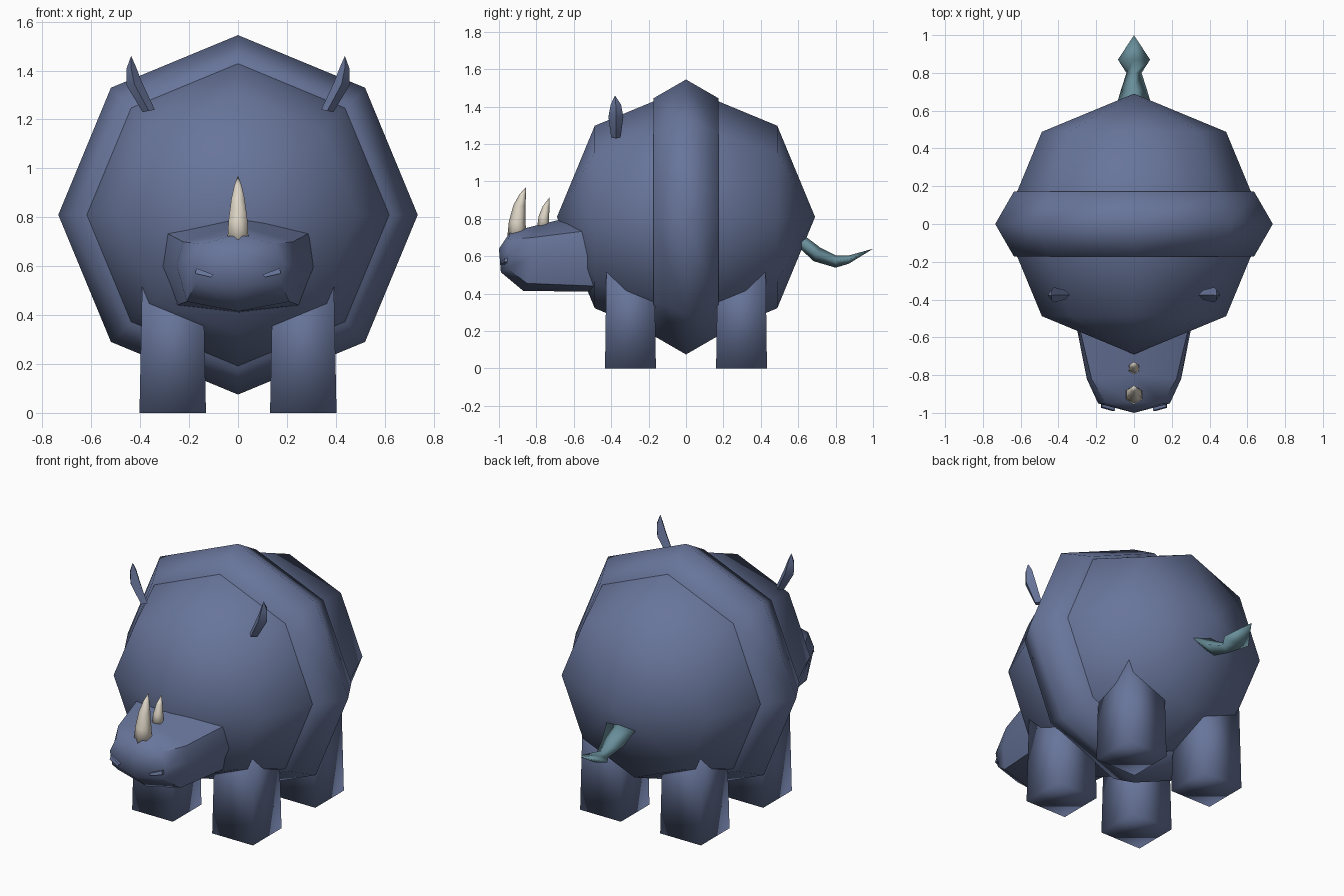
import bpy, bmesh, math
from mathutils import Vector, Matrix

if "Cube" in bpy.data.objects:
    bpy.data.objects.remove(bpy.data.objects["Cube"])


def material(name, color):
    m = bpy.data.materials.new(name)
    m.diffuse_color = (*color, 1)
    m.use_nodes = True
    m.node_tree.nodes["Principled BSDF"].inputs["Base Color"].default_value = m.diffuse_color
    return m


BLUE = material("slate_blue", (0.138, 0.178, 0.325))
BONE = material("bone", (0.72, 0.66, 0.56))
TEAL = material("dusty_teal", (0.140, 0.272, 0.325))


def finish(name, bm, mat, angle=None):
    bmesh.ops.recalc_face_normals(bm, faces=bm.faces)
    for f in bm.faces:
        f.smooth = True
    me = bpy.data.meshes.new(name)
    bm.to_mesh(me)
    bm.free()
    me.materials.append(mat)
    ob = bpy.data.objects.new(name, me)
    bpy.context.collection.objects.link(ob)
    if angle:
        bpy.ops.object.select_all(action='DESELECT')
        ob.select_set(True)
        bpy.context.view_layer.objects.active = ob
        bpy.ops.object.shade_smooth_by_angle(angle=math.radians(angle))
    return ob


def loft(name, rings, mat, tip=None, closed=False, angle=None):
    """Skin a list of equal-length rings, with an optional point at the end."""
    bm = bmesh.new()
    vr = [[bm.verts.new(p) for p in r] for r in rings]
    n = len(vr[0])
    pairs = list(zip(vr, vr[1:] + vr[:1])) if closed else list(zip(vr, vr[1:]))
    for a, b in pairs:
        for i in range(n):
            j = (i + 1) % n
            bm.faces.new((a[i], a[j], b[j], b[i]))
    if not closed:
        bm.faces.new(vr[0])
        if tip:
            t = bm.verts.new(tip)
            for i in range(n):
                bm.faces.new((vr[-1][i], vr[-1][(i + 1) % n], t))
        else:
            bm.faces.new(vr[-1])
    return finish(name, bm, mat, angle)


# Round body, poles along y
bm = bmesh.new()
bmesh.ops.create_uvsphere(bm, u_segments=8, v_segments=4, radius=0.69,
                          matrix=Matrix.Translation((0, 0, 0.81)) @ Matrix.Rotation(math.pi / 2, 4, 'X'))
finish("body", bm, BLUE)

# Armour band: octagonal ring with a hexagonal section
rings = []
for i in range(8):
    a = i * math.pi / 4
    ring = []
    for k in range(6):
        b = k * math.pi / 3
        r = 0.535 + 0.2 * math.cos(b)
        ring.append((r * math.sin(a), 0.2 * math.sin(b), 0.81 + r * math.cos(a)))
    rings.append(ring)
loft("armour_band", rings, BLUE, closed=True)

# Legs
for sx, side in ((-1, "right"), (1, "left")):
    for sy, end in ((-1, "front"), (1, "back")):
        bm = bmesh.new()
        bmesh.ops.create_cube(bm, size=1, matrix=Matrix.Translation((sx * 0.267, sy * 0.297, 0.29))
                              @ Matrix.Diagonal((0.272, 0.272, 0.58, 1)))
        for v in bm.verts:
            if v.co.z > 0.3:
                v.co.x -= 0.012 * (1 if v.co.x > sx * 0.267 else -1)
                v.co.y -= 0.008 * (1 if v.co.y > sy * 0.297 else -1)
        finish(f"{end}_{side}_leg", bm, BLUE)


# Head: half sections from top to chin, mirrored
def mirrored(half):
    return half + [(-x, y, z) for x, y, z in half[-2:0:-1]]


sections = [
    [(0, -0.45, 0.85), (0.30, -0.50, 0.74), (0.315, -0.49, 0.60), (0.25, -0.47, 0.44), (0, -0.47, 0.41)],
    [(0, -0.80, 0.765), (0.225, -0.82, 0.70), (0.25, -0.82, 0.60), (0.21, -0.85, 0.455), (0, -0.87, 0.415)],
    [(0, -0.94, 0.73), (0.15, -0.95, 0.69), (0.19, -0.95, 0.61), (0.17, -0.955, 0.535), (0, -0.99, 0.515)],
]
loft("head", [mirrored(s) for s in sections], BLUE, tip=(0, -1.0, 0.64), angle=50)

# Nostrils: small ledges on the snout
for sx, side in ((-1, "right"), (1, "left")):
    c = [(0.10, 0.565), (0.17, 0.592), (0.175, 0.57), (0.11, 0.555)]
    front = [(sx * x, -0.992 + (x - 0.1) * 0.28 + (0.004 if i < 2 else -0.002), z) for i, (x, z) in enumerate(c)]
    back = [(x, y + 0.02, z) for x, y, z in front]
    loft(f"{side}_nostril", [front, back], BLUE, angle=30)


# Curved horns: (y, z, radius) along the path
def horn(name, path, tip):
    rings = [[(r * math.sin(k * math.pi / 3), y + r * math.cos(k * math.pi / 3),
               z - 0.15 * r * math.cos(k * math.pi / 3)) for k in range(6)] for y, z, r in path]
    loft(name, rings, BONE, tip=(0, *tip))


horn("front_horn", [(-0.905, 0.70, 0.05), (-0.902, 0.78, 0.045), (-0.89, 0.87, 0.032), (-0.873, 0.93, 0.017)],
     (-0.855, 0.97))
horn("rear_horn", [(-0.763, 0.75, 0.033), (-0.76, 0.81, 0.028), (-0.748, 0.865, 0.018)], (-0.73, 0.915))

# Ears: leaf-shaped, diamond section
for sx, side in ((-1, "right"), (1, "left")):
    def diamond(cx, z, hx, hy, tilt):
        return [(sx * (cx + hx), -0.375, z - tilt), (sx * cx, -0.375 + hy, z),
                (sx * (cx - hx), -0.375, z + tilt), (sx * cx, -0.375 - hy, z)]
    loft(f"{side}_ear", [diamond(0.365, 1.235, 0.025, 0.025, 0.005),
                         diamond(0.424, 1.345, 0.032, 0.04, 0.005),
                         diamond(0.437, 1.41, 0.02, 0.028, 0.005)],
         BLUE, tip=(sx * 0.437, -0.38, 1.46), angle=60)

# Tail: flat tuft on a curved stem (y, z, half width, half height)
rings = []
for y, z, w, h in [(0.605, 0.69, 0.10, 0.03), (0.70, 0.61, 0.072, 0.036),
                   (0.80, 0.572, 0.04, 0.033), (0.87, 0.582, 0.085, 0.022)]:
    lean = 0.5 * h if y < 0.75 else 0
    rings.append([(-w, y, z), (0, y + lean, z + h), (w, y, z), (0, y - lean, z - h)])
loft("tail", rings, TEAL, tip=(0, 1.0, 0.64))
